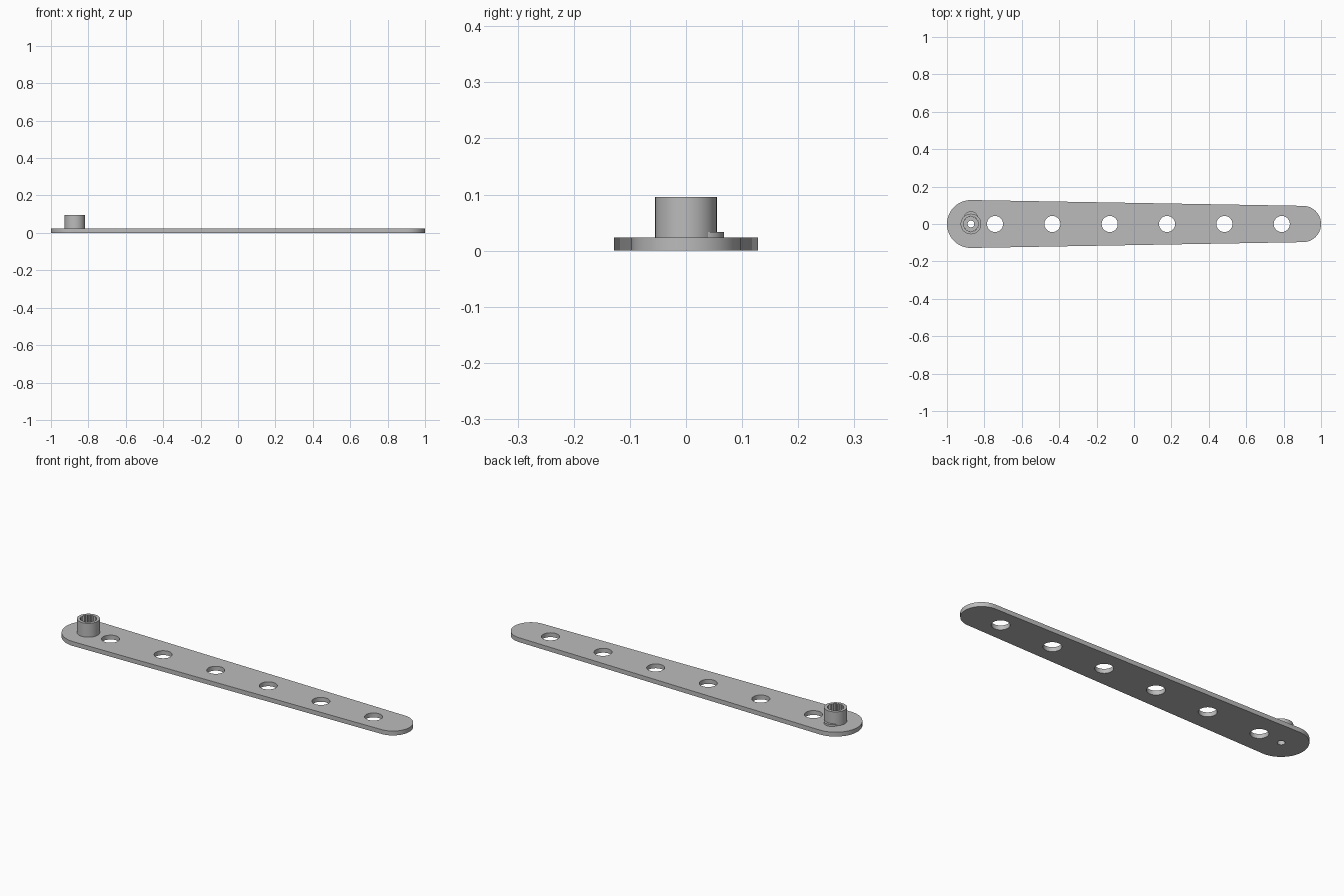
import bpy, bmesh
from math import cos, sin, pi

cube = bpy.data.objects.get("Cube")
if cube:
    bpy.data.objects.remove(cube, do_unlink=True)

GREY = (0.5, 0.5, 0.5, 1)
mat = bpy.data.materials.new("grey plastic")
mat.use_nodes = True
mat.diffuse_color = GREY
mat.node_tree.nodes["Principled BSDF"].inputs["Base Color"].default_value = GREY

THICK = 0.023
HUB_X = -0.872
TIP_X = 0.903
FLOOR = 0.034


def arc(cx, cy, r, start, end, n):
    return [(cx + r * cos(start + (end - start) * i / n),
             cy + r * sin(start + (end - start) * i / n)) for i in range(n + 1)]


def circle(cx, cy, r, n=48):
    return arc(cx, cy, r, 0, 2 * pi, n)[:-1]


def prism(name, outline, z0, z1):
    """Extrude a flat outline between two heights."""
    bm = bmesh.new()
    face = bm.faces.new([bm.verts.new((x, y, z0)) for x, y in outline])
    top = bmesh.ops.extrude_face_region(bm, geom=[face])["geom"]
    bmesh.ops.translate(bm, vec=(0, 0, z1 - z0),
                        verts=[v for v in top if isinstance(v, bmesh.types.BMVert)])
    bmesh.ops.recalc_face_normals(bm, faces=bm.faces)
    mesh = bpy.data.meshes.new(name)
    bm.to_mesh(mesh)
    bm.free()
    mesh.materials.append(mat)
    obj = bpy.data.objects.new(name, mesh)
    bpy.context.collection.objects.link(obj)
    return obj


def activate(obj):
    bpy.ops.object.select_all(action="DESELECT")
    obj.select_set(True)
    bpy.context.view_layer.objects.active = obj


def cut(obj, outline, z0, z1):
    cutter = prism("cutter", outline, z0, z1)
    cutter.hide_render = True
    mod = obj.modifiers.new("cut", "BOOLEAN")
    mod.operation = "DIFFERENCE"
    mod.solver = "EXACT"
    mod.object = cutter
    activate(obj)
    bpy.ops.object.modifier_apply(modifier=mod.name)
    bpy.data.objects.remove(cutter, do_unlink=True)


# Tapered arm with rounded ends
arm = prism("arm_plate",
            arc(HUB_X, 0, 0.128, pi / 2, 3 * pi / 2, 32)
            + arc(TIP_X, 0, 0.097, -pi / 2, pi / 2, 32), 0, THICK)

# Row of mounting holes
for i in range(6):
    cut(arm, circle(-0.743 + 0.3066 * i, 0, 0.043), -0.1, 0.1)

# Hub socket and the low round pad beside it
hub = prism("hub_socket", circle(HUB_X, 0, 0.055), THICK, 0.096)
pad = prism("hub_pad", circle(HUB_X, 0.028, 0.04), THICK, 0.033)

# Toothed bore in the hub
teeth = 21
bore = []
for i in range(teeth * 2):
    r = 0.042 if i % 2 else 0.037
    bore.append((HUB_X + r * cos(pi * i / teeth), r * sin(pi * i / teeth)))
cut(hub, bore, FLOOR, 0.2)

# Screw hole through everything under the hub
for part in (arm, hub, pad):
    cut(part, circle(HUB_X, 0, 0.018, 32), -0.1, 0.2)

for part in (arm, hub, pad):
    activate(part)
    bpy.ops.object.shade_smooth_by_angle(angle=pi / 6)
